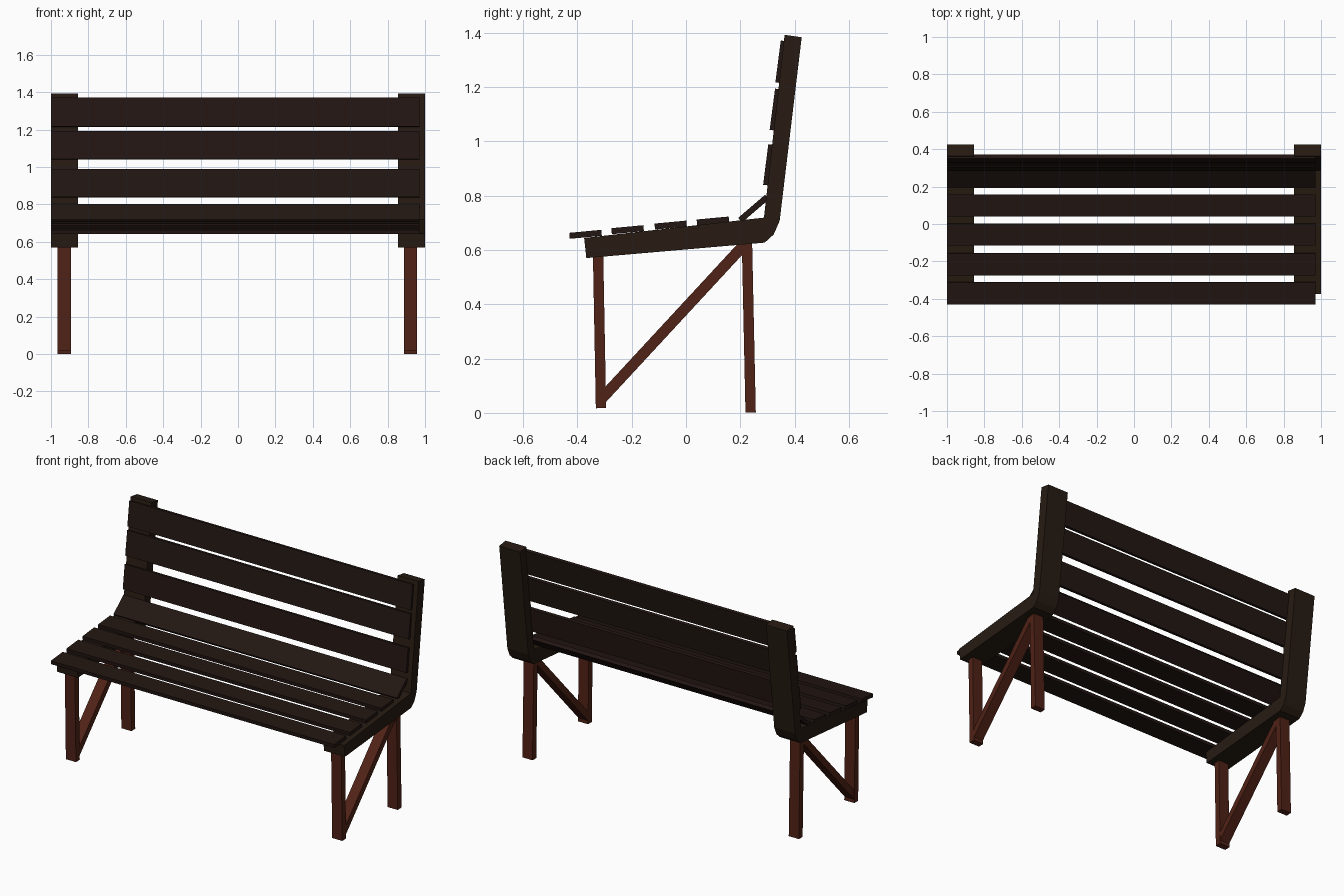
import bpy, bmesh
from mathutils import Vector

if "Cube" in bpy.data.objects:
    bpy.data.objects.remove(bpy.data.objects["Cube"])


def material(name, color):
    m = bpy.data.materials.new(name)
    m.diffuse_color = (*color, 1)
    m.use_nodes = True
    m.node_tree.nodes["Principled BSDF"].inputs["Base Color"].default_value = m.diffuse_color
    return m


FRAME = material("dark_frame_wood", (0.020, 0.011, 0.006))
SLAT = material("slat_wood", (0.016, 0.008, 0.006))
LEG = material("red_leg_wood", (0.080, 0.016, 0.008))


def extrude_profile(name, profile, x0, x1, mat):
    """Extrude a closed (y, z) profile along x."""
    bm = bmesh.new()
    face = bm.faces.new([bm.verts.new((x0, y, z)) for y, z in profile])
    ext = bmesh.ops.extrude_face_region(bm, geom=[face])
    moved = [g for g in ext["geom"] if isinstance(g, bmesh.types.BMVert)]
    bmesh.ops.translate(bm, verts=moved, vec=(x1 - x0, 0, 0))
    bmesh.ops.recalc_face_normals(bm, faces=bm.faces[:])
    mesh = bpy.data.meshes.new(name)
    bm.to_mesh(mesh)
    bm.free()
    mesh.materials.append(mat)
    obj = bpy.data.objects.new(name, mesh)
    bpy.context.collection.objects.link(obj)
    return obj


def plank(name, a, b, thick, x0, x1, mat):
    """Board from a to b in the (y, z) plane, thickened to the right of a->b."""
    a, b = Vector(a), Vector(b)
    d = (b - a).normalized()
    n = Vector((d.y, -d.x)) * thick
    return extrude_profile(name, [a, b, b + n, a + n], x0, x1, mat)


# Bent side frames carrying seat and backrest
frame_profile = [(-0.375, 0.644), (-0.367, 0.570), (0.290, 0.627), (0.323, 0.657),
                 (0.345, 0.708), (0.426, 1.383), (0.363, 1.392), (0.287, 0.719)]
for side, x0, x1 in (("left", -1.0, -0.855), ("right", 0.855, 1.0)):
    extrude_profile(f"{side}_frame", frame_profile, x0, x1, FRAME)

# Seat slats, front to back
seat_slats = [((-0.430, 0.663), (-0.312, 0.674)), ((-0.275, 0.680), (-0.157, 0.691)),
              ((-0.116, 0.697), (0.001, 0.708)), ((0.039, 0.712), (0.157, 0.723))]
for i, (a, b) in enumerate(seat_slats):
    plank(f"seat_slat_{i + 1}", a, b, 0.022, -1.0, 0.97, SLAT)

# Angled slat joining seat and back
plank("corner_slat", (0.192, 0.718), (0.291, 0.803), 0.022, -1.0, 0.97, SLAT)

# Backrest slats, bottom to top
back_slats = [((0.284, 0.840), (0.303, 0.989)), ((0.308, 1.042), (0.328, 1.194)),
              ((0.329, 1.217), (0.349, 1.371))]
for i, (a, b) in enumerate(back_slats):
    plank(f"back_slat_{i + 1}", a, b, 0.022, -1.0, 0.97, SLAT)

# Legs and diagonal braces on both sides
for side, cx in (("left", -0.929), ("right", 0.922)):
    x0, x1 = cx - 0.035, cx + 0.035
    plank(f"{side}_front_leg", (-0.332, 0.017), (-0.343, 0.600), 0.038, x0, x1, LEG)
    plank(f"{side}_rear_leg", (0.219, 0.001), (0.205, 0.650), 0.038, x0, x1, LEG)
    plank(f"{side}_brace", (-0.325, 0.066), (0.199, 0.632), 0.040, x0 + 0.002, x1 - 0.002, LEG)
